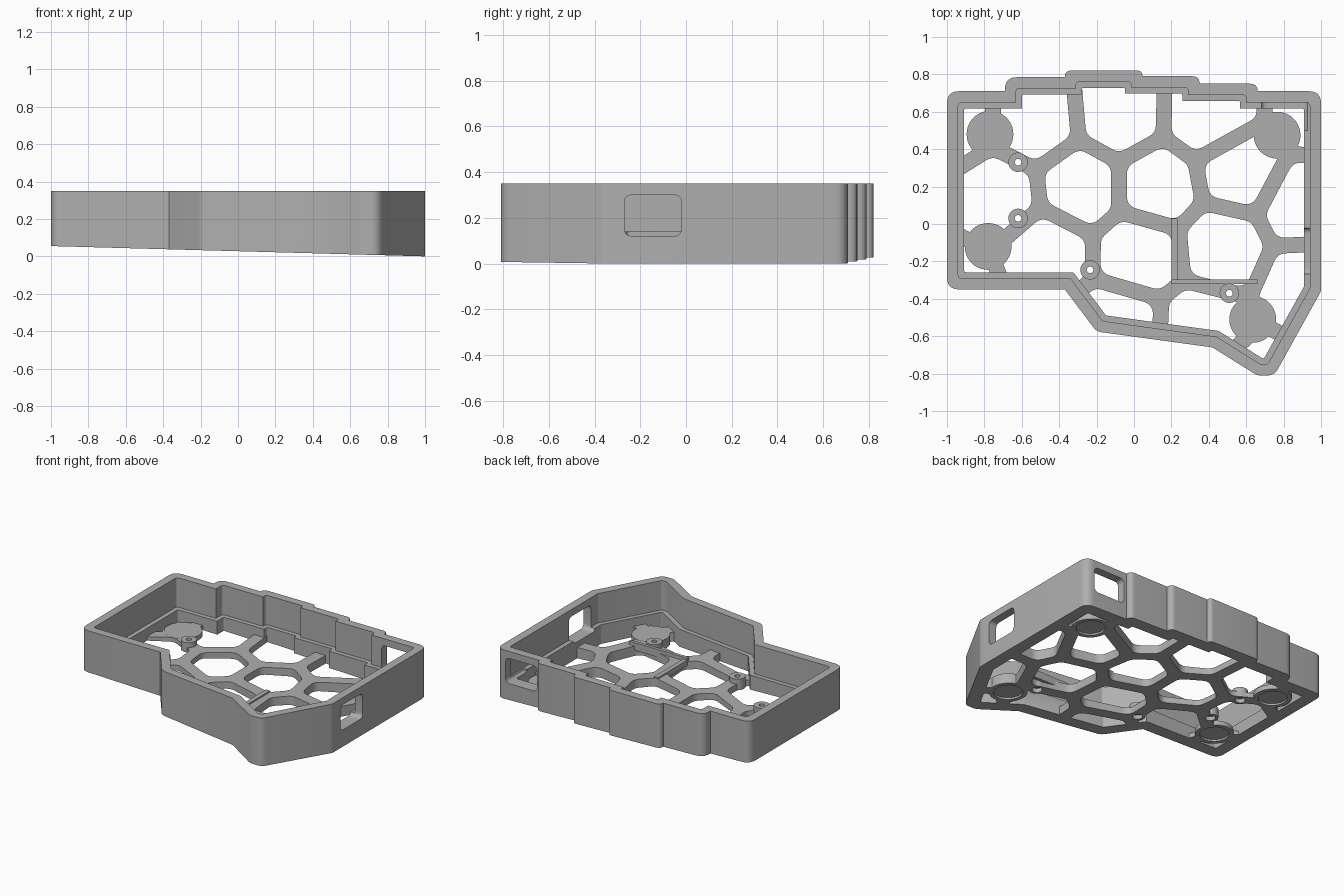
import bpy, bmesh, math
from mathutils import Vector

cube = bpy.data.objects.get("Cube")
if cube:
    bpy.data.objects.remove(cube, do_unlink=True)

grey = bpy.data.materials.new("matte grey")
grey.use_nodes = True
grey.diffuse_color = (0.43, 0.43, 0.43, 1)
grey.node_tree.nodes["Principled BSDF"].inputs["Base Color"].default_value = grey.diffuse_color

TOP, LEDGE, FLOOR = 0.35, 0.14, 0.08


def slope(x, lift=0.0):
    """Height of the tilted underside."""
    return 0.0275 * (1 - x) + lift


def cross(a, b):
    return a.x * b.y - a.y * b.x


def rounded(points, radius, steps=6):
    """Round the convex corners of a counter-clockwise polygon."""
    pts = [Vector(p) for p in points]
    n = len(pts)
    convex = [cross(pts[i] - pts[i - 1], pts[(i + 1) % n] - pts[i]) > 0 for i in range(n)]
    out = []
    for i, p in enumerate(pts):
        if not convex[i]:
            out.append(p)
            continue
        j, k = (i - 1) % n, (i + 1) % n
        a, b = pts[j] - p, pts[k] - p
        room = min(a.length * (0.48 if convex[j] else 0.95),
                   b.length * (0.48 if convex[k] else 0.95))
        reach = min(radius / math.tan(max(a.angle(b), 0.1) / 2), room)
        start, end = p + a.normalized() * reach, p + b.normalized() * reach
        for s in range(steps + 1):
            t = s / steps
            out.append(start * (1 - t) ** 2 + p * 2 * t * (1 - t) + end * t * t)
    return out


def inset(points, d):
    """Move every edge of a counter-clockwise polygon inward."""
    pts = [Vector(p) for p in points]
    out = []
    for i, p in enumerate(pts):
        a = (p - pts[i - 1]).normalized()
        b = (pts[(i + 1) % len(pts)] - p).normalized()
        na, nb = Vector((-a.y, a.x)), Vector((-b.y, b.x))
        out.append(p + (na + nb) * d / (1 + na.dot(nb)))
    return out


def circle(centre, r, n=40):
    return [Vector((centre[0] + r * math.cos(math.tau * i / n),
                    centre[1] + r * math.sin(math.tau * i / n))) for i in range(n)]


def box(x0, x1, y0, y1):
    return [Vector(p) for p in ((x0, y0), (x1, y0), (x1, y1), (x0, y1))]


def prism(name, loops, low, high, place=lambda a, b, c: (a, b, c)):
    """Extrude closed loops; low and high are heights or functions of x."""
    level = lambda h, x: h(x) if callable(h) else h
    bm = bmesh.new()
    for loop in loops:
        rings = [[bm.verts.new(place(p.x, p.y, level(h, p.x))) for p in loop] for h in (low, high)]
        bm.faces.new(rings[0][::-1])
        bm.faces.new(rings[1])
        for i in range(len(loop)):
            bm.faces.new((rings[0][i - 1], rings[0][i], rings[1][i], rings[1][i - 1]))
    bmesh.ops.recalc_face_normals(bm, faces=bm.faces[:])
    mesh = bpy.data.meshes.new(name)
    bm.to_mesh(mesh)
    bm.free()
    mesh.materials.append(grey)
    ob = bpy.data.objects.new(name, mesh)
    bpy.context.collection.objects.link(ob)
    return ob


def select(ob):
    bpy.ops.object.select_all(action='DESELECT')
    ob.select_set(True)
    bpy.context.view_layer.objects.active = ob


def combine(target, tool, operation='DIFFERENCE'):
    mod = target.modifiers.new("join", 'BOOLEAN')
    mod.operation, mod.solver, mod.object = operation, 'EXACT', tool
    select(target)
    bpy.ops.object.modifier_apply(modifier=mod.name)
    bpy.data.objects.remove(tool, do_unlink=True)


# Case outline, with the stepped back edge mirrored by the inner lines
outline = [(-1, -.35), (-.37, -.35), (-.2, -.575), (.42, -.66), (.66, -.81), (.75, -.81),
           (1, -.36), (1, .71), (.66, .71), (.66, .75), (.35, .75), (.35, .79), (.045, .79),
           (.045, .82), (-.37, .82), (-.37, .785), (-.69, .785), (-.69, .71), (-1, .71)]
inner = rounded(inset(outline, .06), .02)
ledge = rounded(inset(outline, .092), .01)

# Outer wall with an inner ledge
wall = prism("outer_wall", [rounded(outline, .065)], slope, TOP)
combine(wall, prism("cavity", [ledge], -.2, TOP + .2))
combine(wall, prism("upper_cavity", [inner], LEDGE, TOP + .2))

# Port openings in the side and back walls
combine(wall, prism("side_port", [rounded(box(-.27, -.02, .12, .30), .035)], .8, 1.2,
                    lambda a, b, c: (c, a, b)))
combine(wall, prism("back_port", [rounded(box(.68, .93, .12, .30), .035)], .5, .9,
                    lambda a, b, c: (a, c, b)))

# Honeycomb floor: inset cells grown around seed points
seeds = [Vector(s) for s in (
    (-.53, .54), (-.08, .58), (.4, .57), (-.98, .55), (1, .62), (-.73, .15), (-.29, .2),
    (.13, .2), (.56, .28), (.9, .1), (-.47, -.15), (.03, -.16), (.47, -.12), (.92, -.32),
    (.36, -.56), (-.08, -.54), (.64, -.85), (-.99, -.35))]


def cell(seed, gap=.042):
    poly = box(-1.2, 1.2, -1.2, 1.2)
    for other in seeds:
        if other == seed:
            continue
        d = (other - seed).normalized()
        limit = d.dot((other + seed) / 2) - gap
        kept = []
        for i, q in enumerate(poly):
            p = poly[i - 1]
            dp, dq = d.dot(p) - limit, d.dot(q) - limit
            if dp * dq < 0:
                kept.append(p.lerp(q, dp / (dp - dq)))
            if dq <= 0:
                kept.append(q)
        poly = kept
    return rounded(poly, .07)


floor = prism("honeycomb_floor", [ledge], slope, FLOOR)
combine(floor, prism("cells", [cell(s) for s in seeds], -.2, .3))

# Round foot pads, with shallow recesses underneath
feet = [(-.77, .48), (.765, .475), (.635, -.51), (-.78, -.12)]
combine(floor, prism("foot_pads", [circle(f, .125) for f in feet],
                     lambda x: slope(x, .001), FLOOR + .001), 'UNION')
combine(floor, prism("foot_recesses", [circle(f, .095) for f in feet],
                     -.1, lambda x: slope(x, .014)))

# Screw bosses with countersunk holes
screws = [(-.62, .33), (-.62, .03), (-.235, -.245), (.51, -.37)]
combine(floor, prism("bosses", [circle(s, .052) for s in screws],
                     lambda x: slope(x, .001), .115), 'UNION')
combine(floor, prism("screw_holes", [circle(s, .018, 20) for s in screws], -.1, .3))
combine(floor, prism("countersinks", [circle(s, .034, 24) for s in screws],
                     -.1, lambda x: slope(x, .03)))

# Low ribs around the battery bay
cross_rib = prism("cross_rib", [box(.2, .66, -.32, -.297)], .05, .105)
long_rib = prism("long_rib", [box(.2, .232, -.297, .03)], .05, .09)

for ob in (wall, floor, cross_rib, long_rib):
    select(ob)
    bpy.ops.object.shade_smooth_by_angle(angle=math.radians(30))
